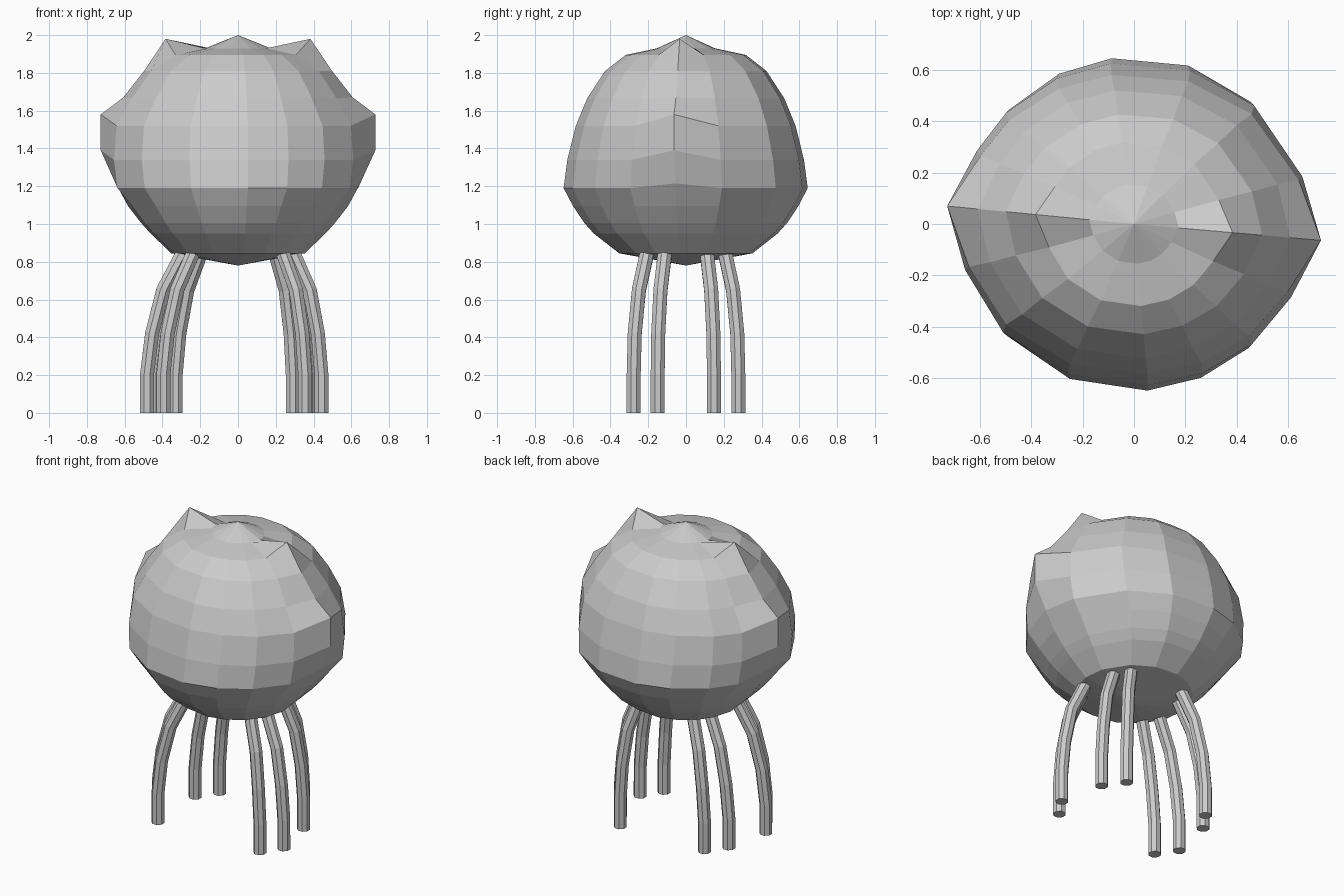
import bpy, bmesh
from math import sin, cos, radians, pi
from mathutils import Vector

if "Cube" in bpy.data.objects:
    bpy.data.objects.remove(bpy.data.objects["Cube"])


def finish(bm, name):
    bmesh.ops.recalc_face_normals(bm, faces=bm.faces)
    mesh = bpy.data.meshes.new(name)
    bm.to_mesh(mesh)
    bm.free()
    obj = bpy.data.objects.new(name, mesh)
    bpy.context.collection.objects.link(obj)
    return obj


def bridge(bm, a, b):
    n = len(a)
    for i in range(n):
        bm.faces.new((a[i], a[(i + 1) % n], b[(i + 1) % n], b[i]))


# Body: faceted round shell, rings of (z, x radius, y radius) from top to bottom
rings = [(1.93, .165, .155), (1.895, .345, .32), (1.81, .48, .43), (1.665, .585, .525),
         (1.52, .67, .585), (1.34, .685, .63), (1.19, .665, .65), (1.095, .585, .60),
         (1.005, .515, .54), (.95, .465, .49), (.845, .355, .355)]
# Side ridges with two pointed bumps each: (z, radius) for the first rings
ridge = [(1.93, .175), (1.98, .385), (1.81, .50), (1.67, .61),
         (1.58, .73), (1.39, .73), (1.215, .65)]
angles = [-5, 17, 47, 71.5, 97.5, 116, 136.5, 153,
          174.5, 196.5, 222, 248, 274.5, 293, 312, 333]

bm = bmesh.new()
loops = []
for k, (z, rx, ry) in enumerate(rings):
    loop = []
    for i, deg in enumerate(angles):
        a = radians(deg)
        if i % 8 == 0 and k < len(ridge):
            rz, r = ridge[k]
            loop.append(bm.verts.new((r * cos(a), r * sin(a), rz)))
        else:
            loop.append(bm.verts.new((rx * cos(a), ry * sin(a), z)))
    loops.append(loop)
for upper, lower in zip(loops, loops[1:]):
    bridge(bm, upper, lower)
for loop, z in ((loops[0], 2.0), (loops[-1], .78)):
    tip = bm.verts.new((0, 0, z))
    for i in range(16):
        bm.faces.new((loop[i], loop[(i + 1) % 16], tip))
finish(bm, "body")


# Legs: eight-sided tubes bending inward under the body
def leg(name, sx, x, y, radius=.04, sides=8):
    # height, x factor, y factor, sideways shift
    profile = [(0, 1, 1, -.02), (.2, 1, 1, -.02), (.42, .95, .98, -.016),
               (.65, .84, .90, -.008), (.84, .64, .75, 0)]
    path = [Vector((sx * x * fx + dx, y * fy, z)) for z, fx, fy, dx in profile]
    bm = bmesh.new()
    loops = []
    for i, p in enumerate(path):
        t = (path[min(i + 1, len(path) - 1)] - path[max(i - 1, 0)]).normalized()
        u = Vector((0, 1, 0)).cross(t).normalized()
        v = t.cross(u)
        loops.append([bm.verts.new(p + radius * (u * cos(2 * pi * (j + .5) / sides)
                                                 + v * sin(2 * pi * (j + .5) / sides)))
                      for j in range(sides)])
    for a, b in zip(loops, loops[1:]):
        bridge(bm, a, b)
    bm.faces.new(loops[0])
    bm.faces.new(loops[-1])
    finish(bm, name)


spots = {"front": (.375, -.277), "front_middle": (.462, -.15),
         "back_middle": (.399, .148), "back": (.31, .277)}
for sx, side in ((-1, "left"), (1, "right")):
    for spot, (x, y) in spots.items():
        leg(f"{spot}_{side}_leg", sx, x, y)
